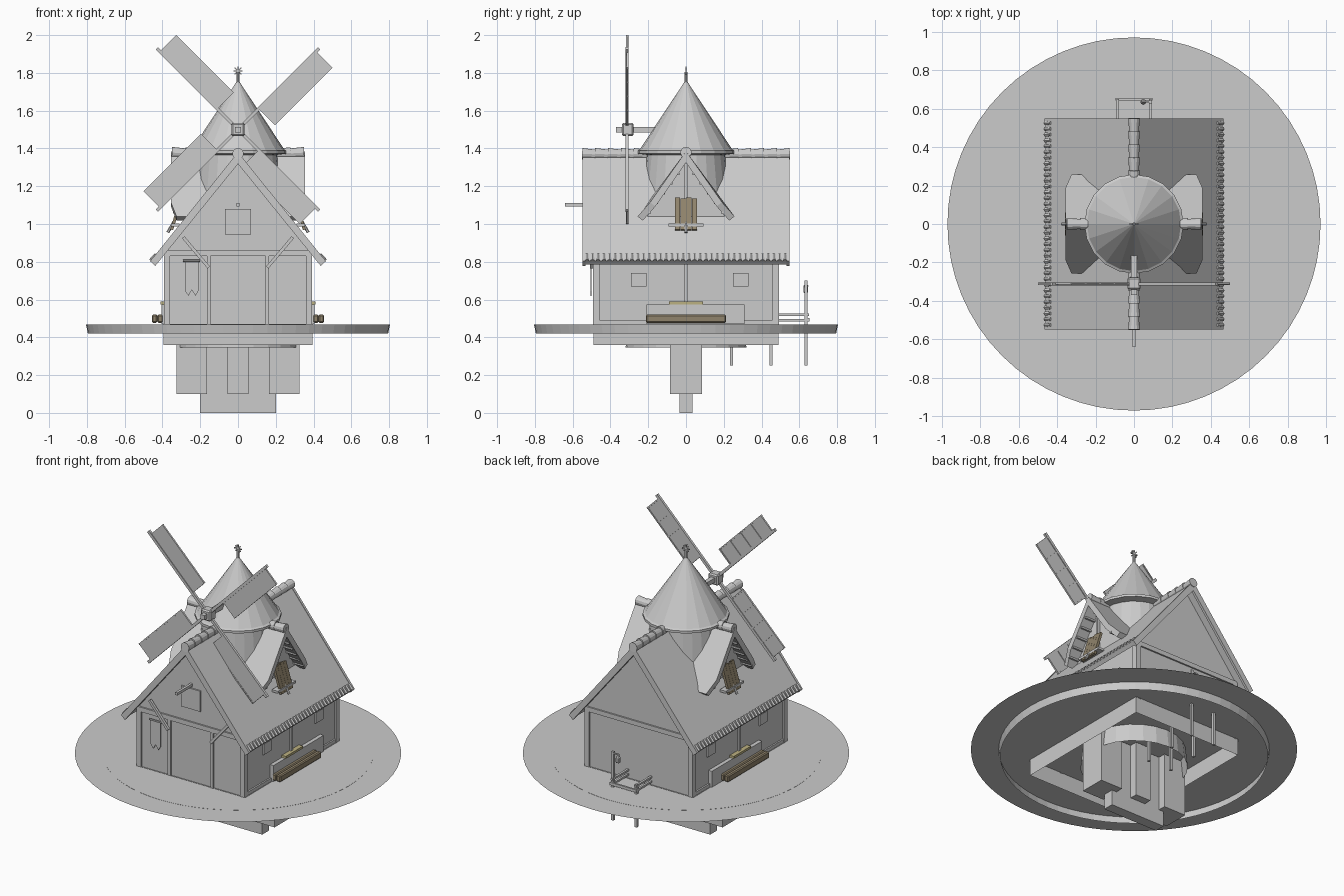
import bpy, bmesh, math
from mathutils import Vector, Matrix

if "Cube" in bpy.data.objects:
    bpy.data.objects.remove(bpy.data.objects["Cube"])


def make(name, bm, mat=None):
    bmesh.ops.recalc_face_normals(bm, faces=bm.faces[:])
    me = bpy.data.meshes.new(name)
    bm.to_mesh(me)
    bm.free()
    ob = bpy.data.objects.new(name, me)
    bpy.context.collection.objects.link(ob)
    if mat:
        me.materials.append(mat)
    return ob


def material(name, rgb):
    m = bpy.data.materials.new(name)
    m.diffuse_color = (*rgb, 1)
    m.use_nodes = True
    m.node_tree.nodes["Principled BSDF"].inputs["Base Color"].default_value = m.diffuse_color
    return m


def box(name, x, y, z, mat=None, bevel=0):
    """Box from (min, max) pairs."""
    bm = bmesh.new()
    c = [(a + b) / 2 for a, b in (x, y, z)]
    s = [abs(b - a) for a, b in (x, y, z)]
    bmesh.ops.create_cube(bm, size=1, matrix=Matrix.Translation(c) @ Matrix.Diagonal((*s, 1)))
    if bevel:
        bmesh.ops.bevel(bm, geom=bm.edges[:], offset=bevel, segments=1, affect='EDGES')
    return make(name, bm, mat)


def prism(name, pts, axis, a, b, mat=None):
    """Extrude a closed profile along x or y; pts are (y, z) or (x, z)."""
    bm = bmesh.new()
    pos = (lambda p, t: (t, p[0], p[1])) if axis == 'x' else (lambda p, t: (p[0], t, p[1]))
    r0 = [bm.verts.new(pos(p, a)) for p in pts]
    r1 = [bm.verts.new(pos(p, b)) for p in pts]
    n = len(pts)
    bm.faces.new(r0)
    bm.faces.new(r1)
    for i in range(n):
        bm.faces.new((r0[i], r0[(i + 1) % n], r1[(i + 1) % n], r1[i]))
    return make(name, bm, mat)


def rod(name, p, q, r1, r2=None, sides=12, caps=True):
    """Cylinder, cone or square bar (sides=4) between two points."""
    p, q = Vector(p), Vector(q)
    d = q - p
    m = Matrix.Translation((p + q) / 2) @ d.to_track_quat('Z', 'Y').to_matrix().to_4x4()
    if sides == 4:
        m = m @ Matrix.Rotation(math.pi / 4, 4, 'Z')
    bm = bmesh.new()
    bmesh.ops.create_cone(bm, cap_ends=caps, segments=sides, radius1=r1,
                          radius2=r1 if r2 is None else r2, depth=d.length, matrix=m)
    return make(name, bm)


def lathe(name, prof, sides):
    bm = bmesh.new()
    rings = [[bm.verts.new((r * math.cos(2 * math.pi * i / sides), r * math.sin(2 * math.pi * i / sides), z))
              for i in range(sides)] for r, z in prof]
    for a, b in zip(rings, rings[1:]):
        for i in range(sides):
            j = (i + 1) % sides
            bm.faces.new((a[i], a[j], b[j], b[i]))
    return make(name, bm)


wood = material("dark_wood", (0.28, 0.23, 0.15))
straw = material("sill_wood", (0.5, 0.44, 0.22))

# ground sheet and the ring below it
bm = bmesh.new()
bmesh.ops.create_circle(bm, cap_ends=True, segments=64, radius=0.97, matrix=Matrix.Translation((0, 0, 0.468)))
make("ground_disc", bm)
lathe("ground_ring", [(0.75, 0.469), (0.805, 0.469), (0.795, 0.42)], 64)

# open foundation, castellated plug below
bm = bmesh.new()
bmesh.ops.create_cube(bm, size=1, matrix=Matrix.Translation((0, 0, 0.415)) @ Matrix.Diagonal((0.79, 0.98, 0.11, 1)))
bmesh.ops.delete(bm, geom=[f for f in bm.faces if abs(f.normal.z) > 0.5], context='FACES')
make("foundation", bm)
box("plug_tongue", (-0.2, 0.2), (-0.035, 0.035), (0, 0.46))
box("plug_middle", (-0.055, 0.055), (-0.085, 0.085), (0.1, 0.46))
for s in (-1, 1):
    box("plug_side", (s * 0.165, s * 0.325), (-0.085, 0.085), (0.1, 0.46))

# house body, timber frame
prism("house_walls", [(-0.38, 0.465), (0.38, 0.465), (0.38, 0.86), (0, 1.335), (-0.38, 0.86)], 'y', -0.482, 0.482)
for e in (-1, 1):
    y = (e * 0.48, e * 0.492)
    box("gable_beam", (-0.39, 0.39), y, (0.83, 0.86))
    for s in (-1, 1):
        box("corner_post", (s * 0.36, s * 0.392), (e * 0.455, e * 0.492), (0.465, 0.86))
for s in (-1, 1):
    box("side_sill_beam", (s * 0.375, s * 0.39), (-0.48, 0.48), (0.465, 0.49))
    box("door_post", (s * 0.145, s * 0.165), (-0.493, -0.48), (0.465, 0.83))
    rod("front_brace", (s * 0.29, -0.5, 0.93), (s * 0.155, -0.5, 0.77), 0.012, sides=4)
    for y in (-0.25, 0.29):
        box("side_window", (s * 0.37, s * 0.39), (y - 0.04, y + 0.04), (0.67, 0.74))
box("loft_hatch", (-0.07, 0.07), (-0.492, -0.48), (0.945, 1.08))
box("hoist_beam", (-0.008, 0.008), (-0.64, -0.45), (1.092, 1.11))
# hanging banner
prism("banner", [(-0.28, 0.8), (-0.21, 0.8), (-0.21, 0.645), (-0.225, 0.62), (-0.245, 0.65), (-0.262, 0.62),
                 (-0.28, 0.645)], 'y', -0.505, -0.5)
rod("banner_bar", (-0.29, -0.502, 0.805), (-0.2, -0.502, 0.805), 0.006, sides=8)

# main roof with bargeboards and eave tiles
prism("main_roof", [(0, 1.375), (0.46, 0.805), (0.442, 0.785), (0, 1.33), (-0.442, 0.785), (-0.46, 0.805)],
      'y', -0.54, 0.54)
for e in (-1, 1):
    prism("bargeboard", [(0, 1.38), (0.465, 0.803), (0.438, 0.778), (0, 1.318), (-0.438, 0.778), (-0.465, 0.803)],
          'y', e * 0.532, e * 0.548)
    for i in range(5):  # overlapping ridge tiles
        y = 0.55 - i * 0.068
        rod("ridge_tile", (0, e * y, 1.372), (0, e * (y - 0.075), 1.368), 0.03, 0.025)
    for i in range(36):
        y = -0.525 + i * 0.03
        rod("eave_tile", (e * 0.461, y, 0.805), (e * 0.433, y, 0.84), 0.012, 0.009, 6)

# side dormers
for s in (-1, 1):
    for t in (-1, 1):
        # one sloped roof slab with a clipped outer corner
        bm = bmesh.new()
        outer = [(0.1, 0, 1.385), (0.355, 0, 1.385), (0.355, 0.19, 1.115), (0.325, 0.257, 1.04), (0.1, 0.257, 1.04)]
        top = [bm.verts.new((s * x, t * y, z)) for x, y, z in outer]
        low = [bm.verts.new((s * x, t * max(0, y - 0.028), z - (0.022 if y else 0.06))) for x, y, z in outer]
        bm.faces.new(top)
        bm.faces.new(low)
        for i in range(5):
            j = (i + 1) % 5
            bm.faces.new((top[i], top[j], low[j], low[i]))
        make("dormer_roof", bm)
        for k in range(5):  # battens under the slope
            y = 0.04 + k * 0.038
            rod("dormer_batten", (s * 0.22, t * y, 1.318 - y * 1.34), (s * 0.345, t * y, 1.318 - y * 1.34), 0.008, sides=4)
    prism("dormer_wall", [(-0.22, 1.02), (0.22, 1.02), (0, 1.33)], 'x', s * 0.1, s * 0.27)
    box("dormer_post", (s * 0.27, s * 0.29), (-0.008, 0.008), (1.0, 1.32))
    rod("dormer_ridge_tile", (s * 0.35, 0, 1.378), (s * 0.27, 0, 1.373), 0.03, 0.026)
    rod("dormer_ridge_tile", (s * 0.28, 0, 1.376), (s * 0.18, 0, 1.371), 0.03, 0.026)
    # tilted shutter of planks and its sill bar
    for k in range(4):
        y = -0.045 + k * 0.03
        b = box("shutter_plank", (-0.008, 0.008), (y - 0.0145, y + 0.0145), (-0.09, 0.088 - 0.006 * (k % 2)), wood)
        b.matrix_world = Matrix.Translation((s * 0.325, 0, 1.055)) @ Matrix.Rotation(-s * 0.3, 4, 'Y')
    box("shutter_bar", (s * 0.31, s * 0.355), (-0.092, 0.092), (0.988, 1.003))
    rod("shutter_peg", (s * 0.34, 0, 1.01), (s * 0.372, 0, 0.955), 0.008, sides=6)

# round tower, conical cap and finial
lathe("tower", [(0.32, 0.345), (0.208, 1.38)], 24)
lathe("cone_roof", [(0.2, 1.365), (0.258, 1.372), (0.258, 1.388), (0.245, 1.395), (0.003, 1.76)], 20)
rod("finial_post", (0, 0, 1.72), (0, 0, 1.805), 0.009, sides=8)
for k in range(4):
    a = k * math.pi / 4
    d = Vector((math.cos(a), 0, math.sin(a))) * 0.025
    c = Vector((0, 0, 1.81))
    rod("finial_star", c - d, c + d, 0.005, sides=4)

# windmill sails: shaft, hub, four arms with side panels
SY = -0.312
rod("sail_shaft", (0, -0.37, 1.5), (0, -0.1, 1.5), 0.021, sides=4)
box("sail_hub", (-0.035, 0.035), (-0.34, -0.277), (1.465, 1.535), bevel=0.008)
for k in range(4):
    rot = Matrix.Translation((0, SY, 1.5)) @ Matrix.Rotation(k * math.pi / 2 - math.pi / 4, 4, 'Y')
    parts = [box("sail_arm", (0, 0.608), (-0.008, 0.008), (-0.009, 0.009)),
             box("sail_panel", (0.155, 0.585), (-0.003, 0.003), (-0.122, 0)),
             box("sail_edge", (0.155, 0.585), (-0.005, 0.006), (-0.122, -0.114))]
    for i in range(5):
        x = 0.155 + i * 0.1055
        parts.append(box("sail_rung", (x, x + 0.008), (-0.003, 0.008), (-0.122, 0)))
    for p in parts:
        p.matrix_world = rot

# benches along both sides, with back board, sill and post
for s in (-1, 1):
    for k in range(2):
        x = 0.397 + k * 0.03
        box("bench_plank", (s * x, s * (x + 0.029)), (-0.213, 0.213), (0.477, 0.52), wood, 0.006)
    box("bench_back", (s * 0.38, s * 0.405), (-0.21, 0.31), (0.47, 0.575))
    box("bench_sill", (s * 0.38, s * 0.41), (-0.09, 0.09), (0.575, 0.59), straw)
    box("wall_post", (s * 0.38, s * 0.392), (-0.01, 0.01), (0.58, 0.83))

# small landing at the back on stilts, with lantern
for s in (-1, 1):
    x = s * 0.085
    for y, top in ((0.24, 0.47), (0.45, 0.47), (0.635, 0.7 if s > 0 else 0.53)):
        box("stilt", (x - 0.008, x + 0.008), (y - 0.008, y + 0.008), (0.25, top))
    for z in (0.49, 0.52):
        box("landing_rail", (x - 0.007, x + 0.007), (0.48, 0.65), (z - 0.006, z + 0.006))
box("landing_end", (-0.095, 0.095), (0.643, 0.655), (0.484, 0.502))
box("lantern_arm", (0.04, 0.09), (0.631, 0.639), (0.685, 0.693))
box("lantern", (0.036, 0.06), (0.623, 0.647), (0.635, 0.67), bevel=0.004)
rod("lantern_cap", (0.048, 0.635, 0.67), (0.048, 0.635, 0.685), 0.015, 0.003, 8)
